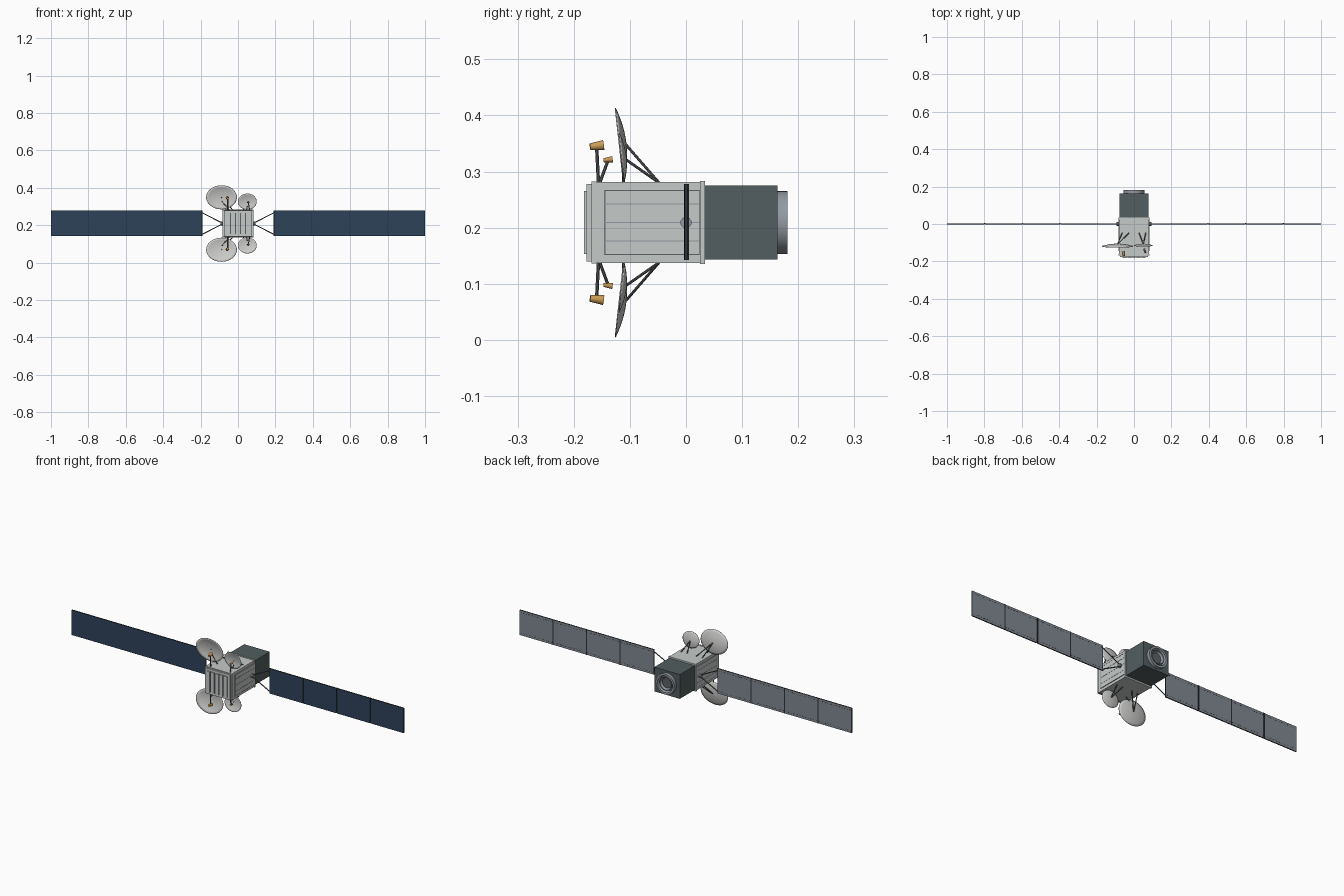
import bpy, bmesh, math
from mathutils import Vector

cube = bpy.data.objects.get("Cube")
if cube:
    bpy.data.objects.remove(cube, do_unlink=True)

ZC = 0.209  # height of the central axis


def material(name, r, g, b):
    m = bpy.data.materials.new(name)
    m.use_nodes = True
    m.diffuse_color = (r, g, b, 1)
    bsdf = next(n for n in m.node_tree.nodes if n.type == "BSDF_PRINCIPLED")
    bsdf.inputs["Base Color"].default_value = (r, g, b, 1)
    return m


LIGHT = material("light grey", 0.56, 0.59, 0.58)
DISH = material("dish grey", 0.60, 0.60, 0.59)
SLATE = material("dark slate", 0.085, 0.11, 0.115)
STEEL = material("steel grey", 0.29, 0.32, 0.36)
STRUT = material("strut grey", 0.11, 0.12, 0.13)
BLACK = material("seam black", 0.025, 0.03, 0.035)
BLUE = material("cell blue", 0.028, 0.055, 0.10)
BACK = material("panel back grey", 0.22, 0.25, 0.29)
GOLD = material("gold", 0.60, 0.33, 0.09)


def finish(name, bm, *mats):
    bmesh.ops.recalc_face_normals(bm, faces=bm.faces)
    me = bpy.data.meshes.new(name)
    bm.to_mesh(me)
    bm.free()
    for m in mats:
        me.materials.append(m)
    ob = bpy.data.objects.new(name, me)
    bpy.context.collection.objects.link(ob)
    return ob


def smooth(ob):
    bpy.ops.object.select_all(action="DESELECT")
    ob.select_set(True)
    bpy.context.view_layer.objects.active = ob
    bpy.ops.object.shade_smooth_by_angle(angle=math.radians(35))


def add_box(bm, x, y, z):
    """Box from (min, max) pairs."""
    verts = bmesh.ops.create_cube(bm, size=1)["verts"]
    for v in verts:
        v.co = Vector([(a + b) / 2 + c * (b - a) for (a, b), c in zip((x, y, z), v.co)])


def box(name, x, y, z, mat):
    bm = bmesh.new()
    add_box(bm, x, y, z)
    return finish(name, bm, mat)


def rod(name, a, b, r1, mat, r2=None, sides=8):
    """Cylinder or cone frustum from a to b."""
    a, b = Vector(a), Vector(b)
    bm = bmesh.new()
    bmesh.ops.create_cone(bm, cap_ends=True, segments=sides, radius1=r1,
                          radius2=r1 if r2 is None else r2, depth=(b - a).length)
    turn = (b - a).to_track_quat("Z", "Y")
    for v in bm.verts:
        v.co = turn @ v.co + (a + b) / 2
    ob = finish(name, bm, mat)
    smooth(ob)
    return ob


def lathe(name, profile, mat, steps=40):
    """Closed (radius, y) profile turned around the central axis."""
    bm = bmesh.new()
    rings = []
    for i in range(steps):
        t = math.tau * i / steps
        rings.append([bm.verts.new((r * math.cos(t), y, ZC + r * math.sin(t))) for r, y in profile])
    n = len(profile)
    for i, ring in enumerate(rings):
        nxt = rings[(i + 1) % steps]
        for j in range(n):
            k = (j + 1) % n
            bm.faces.new((ring[j], ring[k], nxt[k], nxt[j]))
    smooth(finish(name, bm, mat))


# Central body
box("body", (-0.08, 0.08), (-0.168, 0.033), (ZC - 0.072, ZC + 0.072), LIGHT)
box("front_plate", (-0.076, 0.076), (-0.177, -0.168), (ZC - 0.069, ZC + 0.069), LIGHT)
box("rear_flange", (-0.083, 0.083), (0.025, 0.034), (ZC - 0.074, ZC + 0.074), LIGHT)
box("front_rim", (-0.082, 0.082), (-0.168, -0.160), (ZC - 0.073, ZC + 0.073), LIGHT)

# Front radiator slats with dark gaps
for i in range(5):
    x = -0.052 + 0.026 * i
    box("front_slat", (x - 0.009, x + 0.009), (-0.182, -0.177), (ZC - 0.056, ZC + 0.056), LIGHT)
    if i < 4:
        box("front_gap", (x + 0.0105, x + 0.0155), (-0.179, -0.177), (ZC - 0.056, ZC + 0.056), STRUT)

# Side radiators with seam lines
for s in (-1, 1):
    def side(a, b):
        return tuple(sorted((s * a, s * b)))
    box("side_panel", side(0.08, 0.083), (-0.145, 0.024), (ZC - 0.058, ZC + 0.058), LIGHT)
    for h in (-0.057, -0.033, 0, 0.033, 0.057):
        box("side_seam", side(0.083, 0.0838), (-0.145, 0.024), (ZC + h - 0.001, ZC + h + 0.001), STEEL)
    box("side_seam_front", side(0.083, 0.0838), (-0.145, -0.143), (ZC - 0.057, ZC + 0.057), STEEL)

# Rear module and docking ring
box("rear_module", (-0.077, 0.077), (0.033, 0.163), (ZC - 0.066, ZC + 0.066), SLATE)
lathe("rear_ring", [(0.056, 0.163), (0.056, 0.181), (0.045, 0.181), (0.041, 0.163)], STEEL)
lathe("rear_nozzle", [(0.033, 0.163), (0.036, 0.176), (0.033, 0.176), (0.026, 0.163)], STEEL)
rod("nozzle_floor", (0, 0.16, ZC), (0, 0.165, ZC), 0.027, STRUT, sides=32)

# Solar wings: cells on the front, grey on the back
X0, X1, N = 0.193, 1.0, 4
ZL, ZH = ZC - 0.067, ZC + 0.069
W = (X1 - X0) / N
for s in (-1, 1):
    bm = bmesh.new()
    for i in range(N):
        a = X0 + i * W
        add_box(bm, tuple(sorted((s * (a + 0.002), s * (a + W - 0.0005)))), (-0.003, 0.003), (ZL, ZH))
    bm.normal_update()
    for f in bm.faces:
        f.material_index = 0 if f.normal.y < -0.5 else 1 if f.normal.y > 0.5 else 2
    finish("solar_wing", bm, BLUE, BACK, BLACK)

    bm = bmesh.new()
    for i in range(N):
        a = X0 + i * W
        # Hinge bars and rows of rivets on the back
        if i:
            add_box(bm, (s * a - 0.003, s * a + 0.003), (0.001, 0.005), (ZL, ZH))
        for k in range(12):
            x = s * (a + W * (k + 0.5) / N / 3)
            for z in (ZL + 0.012, ZH - 0.012):
                add_box(bm, (x - 0.004, x + 0.004), (0.002, 0.0036), (z - 0.0008, z + 0.0008))
    finish("wing_back_details", bm, BLACK)

    # Yoke and rotary joint
    rod("wing_joint", (s * 0.08, 0, ZC), (s * 0.094, 0, ZC), 0.010, STEEL, sides=10)
    for h in (-1, 1):
        rod("yoke_arm", (s * 0.09, 0, ZC + h * 0.006), (s * X0, 0, ZC + h * 0.058), 0.0028, STRUT)
    rod("yoke_bar", (s * (X0 + 0.001), 0, ZL), (s * (X0 + 0.001), 0, ZH), 0.0032, BLACK)


def dish(name, x, h, rx, rz, depth, s):
    """Tilted elliptical bowl opening forward."""
    bm = bmesh.new()
    rings, steps = 6, 40

    def point(r, t):
        dz = rz * r * math.sin(t)
        y = -0.107 - depth * r * r - 0.11 * dz
        return bm.verts.new((x + rx * r * math.cos(t), y, ZC + s * (h + dz)))

    hub = point(0, 0)
    prev = None
    for i in range(1, rings + 1):
        ring = [point(i / rings, math.tau * j / steps) for j in range(steps)]
        for j in range(steps):
            k = (j + 1) % steps
            if prev:
                bm.faces.new((prev[j], ring[j], ring[k], prev[k]))
            else:
                bm.faces.new((hub, ring[j], ring[k]))
        prev = ring
    ob = finish(name, bm, DISH)
    mod = ob.modifiers.new("thickness", "SOLIDIFY")
    mod.thickness = 0.002
    mod.offset = 0
    smooth(ob)


# Dishes, back struts and feeds, mirrored above and below
for s in (1, -1):
    def P(x, y, h):
        return (x, y, ZC + s * h)

    dish("large_dish", -0.088, 0.140, 0.082, 0.064, 0.012, s)
    dish("small_dish", 0.050, 0.117, 0.050, 0.043, 0.008, s)

    for x, h, foot, spread in ((-0.088, 0.140, -0.045, 0.018), (0.05, 0.113, 0.045, 0.018)):
        for d in (-1, 1):
            rod("dish_strut", P(x, -0.108, h), P(foot + d * spread, -0.048, 0.071), 0.0025, STRUT)
        rod("dish_post", P(x, -0.108, h - 0.02), P(foot, -0.112, 0.071), 0.0025, STRUT)

    rod("large_feed_mast", P(-0.055, -0.156, 0.070), P(-0.055, -0.159, 0.130), 0.003, STRUT)
    rod("large_feed", P(-0.055, -0.171, 0.135), P(-0.057, -0.147, 0.138), 0.006, GOLD, 0.009, 16)
    rod("small_feed_mast", P(0.062, -0.154, 0.070), P(0.056, -0.140, 0.108), 0.003, STRUT)
    rod("small_feed", P(0.056, -0.147, 0.111), P(0.055, -0.131, 0.113), 0.0035, GOLD, 0.0055, 16)
